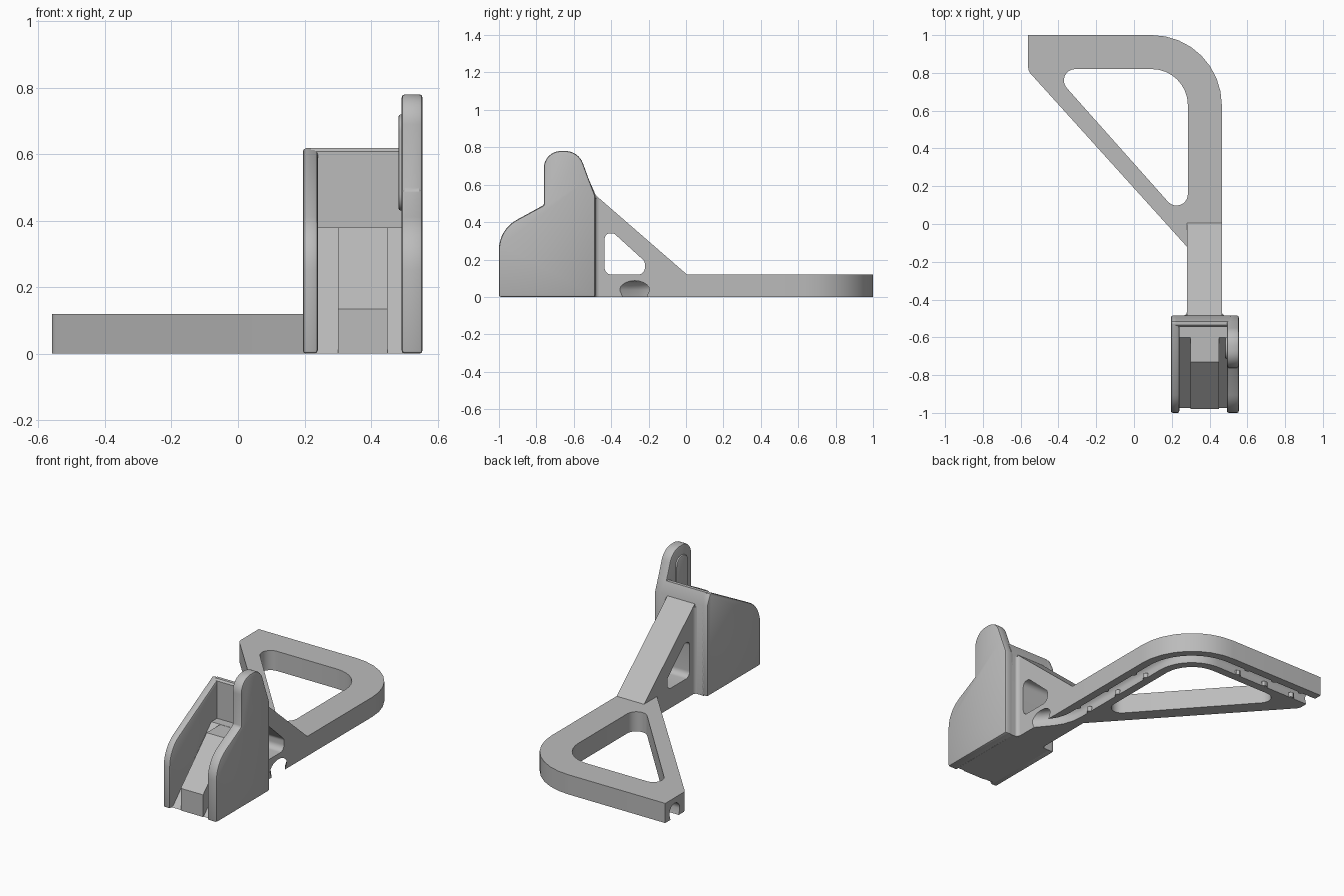
import bpy, bmesh, math
from mathutils import Vector

if "Cube" in bpy.data.objects:
    bpy.data.objects.remove(bpy.data.objects["Cube"])

grey = bpy.data.materials.new("mid grey")
grey.diffuse_color = (0.5, 0.5, 0.5, 1)
grey.use_nodes = True
grey.node_tree.nodes["Principled BSDF"].inputs["Base Color"].default_value = grey.diffuse_color


def rounded(pts, steps=8):
    """Round polygon corners; each point is (u, v) or (u, v, radius)."""
    out = []
    for i, p in enumerate(pts):
        c = Vector(p[:2])
        r = p[2] if len(p) > 2 else 0
        if not r:
            out.append(c)
            continue
        a = (Vector(pts[i - 1][:2]) - c).normalized()
        b = (Vector(pts[(i + 1) % len(pts)][:2]) - c).normalized()
        half = a.angle(b) / 2
        centre = c + (a + b).normalized() * (r / math.sin(half))
        s = c + a * (r / math.tan(half)) - centre
        e = c + b * (r / math.tan(half)) - centre
        total = s.angle_signed(e)
        for k in range(steps + 1):
            t = -total * k / steps
            out.append(centre + Vector((s.x * math.cos(t) - s.y * math.sin(t),
                                        s.x * math.sin(t) + s.y * math.cos(t))))
    return out


def finish(bm, name):
    bmesh.ops.recalc_face_normals(bm, faces=bm.faces)
    mesh = bpy.data.meshes.new(name)
    bm.to_mesh(mesh)
    bm.free()
    mesh.materials.append(grey)
    ob = bpy.data.objects.new(name, mesh)
    bpy.context.collection.objects.link(ob)
    return ob


def prism(name, pts, lo, hi, axis):
    """Extrude an outline along x (points are y, z) or z (points are x, y)."""
    bm = bmesh.new()
    place = (lambda p, d: (d, p[0], p[1])) if axis == "x" else (lambda p, d: (p[0], p[1], d))
    face = bm.faces.new([bm.verts.new(place(p, lo)) for p in rounded(pts)])
    new = bmesh.ops.extrude_face_region(bm, geom=[face])["geom"]
    move = (hi - lo, 0, 0) if axis == "x" else (0, 0, hi - lo)
    bmesh.ops.translate(bm, vec=move, verts=[g for g in new if isinstance(g, bmesh.types.BMVert)])
    return finish(bm, name)


def apply(ob):
    bpy.context.view_layer.objects.active = ob
    for m in list(ob.modifiers):
        bpy.ops.object.modifier_apply(modifier=m.name)


def boolean(ob, tool, op):
    m = ob.modifiers.new(op, "BOOLEAN")
    m.operation, m.object, m.solver = op, tool, "EXACT"
    apply(ob)
    bpy.data.objects.remove(tool)


def bevel(ob, width, segments=2):
    m = ob.modifiers.new("bevel", "BEVEL")
    m.width, m.segments, m.limit_method, m.angle_limit = width, segments, "ANGLE", math.radians(50)
    apply(ob)


# Flat triangular loop with one large round corner
frame = prism("frame", [(-0.56, 1), (0.465, 1, 0.37), (0.465, -0.49), (0.28, -0.49),
                        (0.28, -0.12), (-0.56, 0.81, 0.05)], 0, 0.12, "z")
hole = prism("frame_hole", [(-0.445, 0.82, 0.06), (0.285, 0.82, 0.19), (0.285, 0.0, 0.06)],
             -0.1, 0.2, "z")
boolean(frame, hole, "DIFFERENCE")

# Sloping gusset with its window
gusset = prism("gusset", [(-0.49, 0), (0.005, 0), (0.005, 0.12), (-0.49, 0.55)], 0.28, 0.465, "x")
boolean(frame, gusset, "UNION")
window = prism("gusset_window", [(-0.435, 0.12, 0.035), (-0.22, 0.12, 0.035), (-0.22, 0.19, 0.03),
                                 (-0.385, 0.34, 0.03), (-0.435, 0.34, 0.03)], 0.1, 0.7, "x")
boolean(frame, window, "DIFFERENCE")

# Cable channel under the frame, leaving through the right side
path = [Vector((-0.7, 0.91)), Vector((0.095, 0.91))]
path += [Vector((0.095 + 0.28 * math.sin(a), 0.63 + 0.28 * math.cos(a)))
         for a in [math.pi / 2 * k / 12 for k in range(1, 13)]]
path += [Vector(p) for p in [(0.375, -0.08), (0.381, -0.13), (0.397, -0.18),
                             (0.425, -0.225), (0.465, -0.275), (0.55, -0.38)]]
section = [(0.04, -0.05), (0.04, 0.0)] + [(0.05 * math.cos(a), 0.037 + 0.05 * math.sin(a))
          for a in [math.pi * k / 10 for k in range(11)]] + [(-0.04, 0.0), (-0.04, -0.05)]
bm = bmesh.new()
rings = []
for i, p in enumerate(path):
    d = (path[min(i + 1, len(path) - 1)] - path[max(i - 1, 0)]).normalized()
    n = Vector((-d.y, d.x))
    rings.append([bm.verts.new((p.x + n.x * u, p.y + n.y * u, z)) for u, z in section])
for r, s in zip(rings, rings[1:]):
    for k in range(len(section)):
        j = (k + 1) % len(section)
        bm.faces.new((r[k], r[j], s[j], s[k]))
bm.faces.new(rings[0])
bm.faces.new(rings[-1])
boolean(frame, finish(bm, "channel"), "DIFFERENCE")

# Small cable clips along both sides of the channel
bm = bmesh.new()
spots = [(x, 0.91 + s * 0.045) for x in (-0.45, -0.25, -0.05) for s in (-1, 1)]
spots += [(0.375 + s * 0.045, y) for y in (0.5, 0.25, 0.0) for s in (-1, 1)]
for x, y in spots:
    c = bmesh.ops.create_cone(bm, cap_ends=True, segments=12, radius1=0.018, radius2=0.018, depth=0.03)
    bmesh.ops.translate(bm, vec=(x, y, 0.0155), verts=c["verts"])
clips = finish(bm, "cable_clips")

# Housing side walls, right one with a tall rounded tab
right_wall = prism("right_wall", [(-1, 0), (-1, 0.36, 0.18), (-0.76, 0.49), (-0.76, 0.78, 0.09),
                                  (-0.575, 0.78, 0.1), (-0.52, 0.63, 0.08), (-0.485, 0.54),
                                  (-0.485, 0)], 0.492, 0.555, "x")
left_wall = prism("left_wall", [(-1, 0), (-1, 0.36, 0.18), (-0.53, 0.618), (-0.515, 0.618),
                                (-0.485, 0.55), (-0.485, 0)], 0.195, 0.24, "x")
for wall in (right_wall, left_wall):
    bevel(wall, 0.01)

# Back wall with a chamfered top edge
back_wall = prism("back_wall", [(-0.545, 0), (-0.485, 0), (-0.485, 0.55), (-0.515, 0.618),
                                (-0.535, 0.618), (-0.545, 0.608)], 0.22, 0.51, "x")

# Ramps filling the housing: wide low slope and raised middle block
ramp = prism("side_ramp", [(-0.975, 0), (-0.54, 0), (-0.54, 0.38), (-0.6, 0.38)], 0.23, 0.5, "x")
block = prism("middle_ramp", [(-0.98, 0), (-0.56, 0), (-0.56, 0.379), (-0.73, 0.379),
                              (-0.98, 0.135)], 0.3, 0.45, "x")

# Raised pad on the inner face of the tab
pad = prism("tab_pad", [(-0.715, 0.43, 0.05), (-0.715, 0.72, 0.05), (-0.6, 0.72, 0.05),
                        (-0.6, 0.43, 0.05)], 0.482, 0.51, "x")
bevel(pad, 0.008)

# Fillets where the arm meets the housing
for name, x, s in (("left_fillet", 0.28, -1), ("right_fillet", 0.465, 1)):
    arc = [(x + s * 0.022 * (1 - math.sin(a)), -0.486 + 0.022 * (1 - math.cos(a)))
           for a in [math.pi / 2 * k / 5 for k in range(6)]]
    prism(name, [(x - s * 0.005, -0.488)] + arc, 0.001, 0.53, "z")

# Smooth curved areas, keep edges sharp
bpy.ops.object.select_all(action="DESELECT")
for ob in bpy.context.scene.objects:
    ob.select_set(True)
    bpy.context.view_layer.objects.active = ob
bpy.ops.object.shade_smooth_by_angle(angle=math.radians(30))
